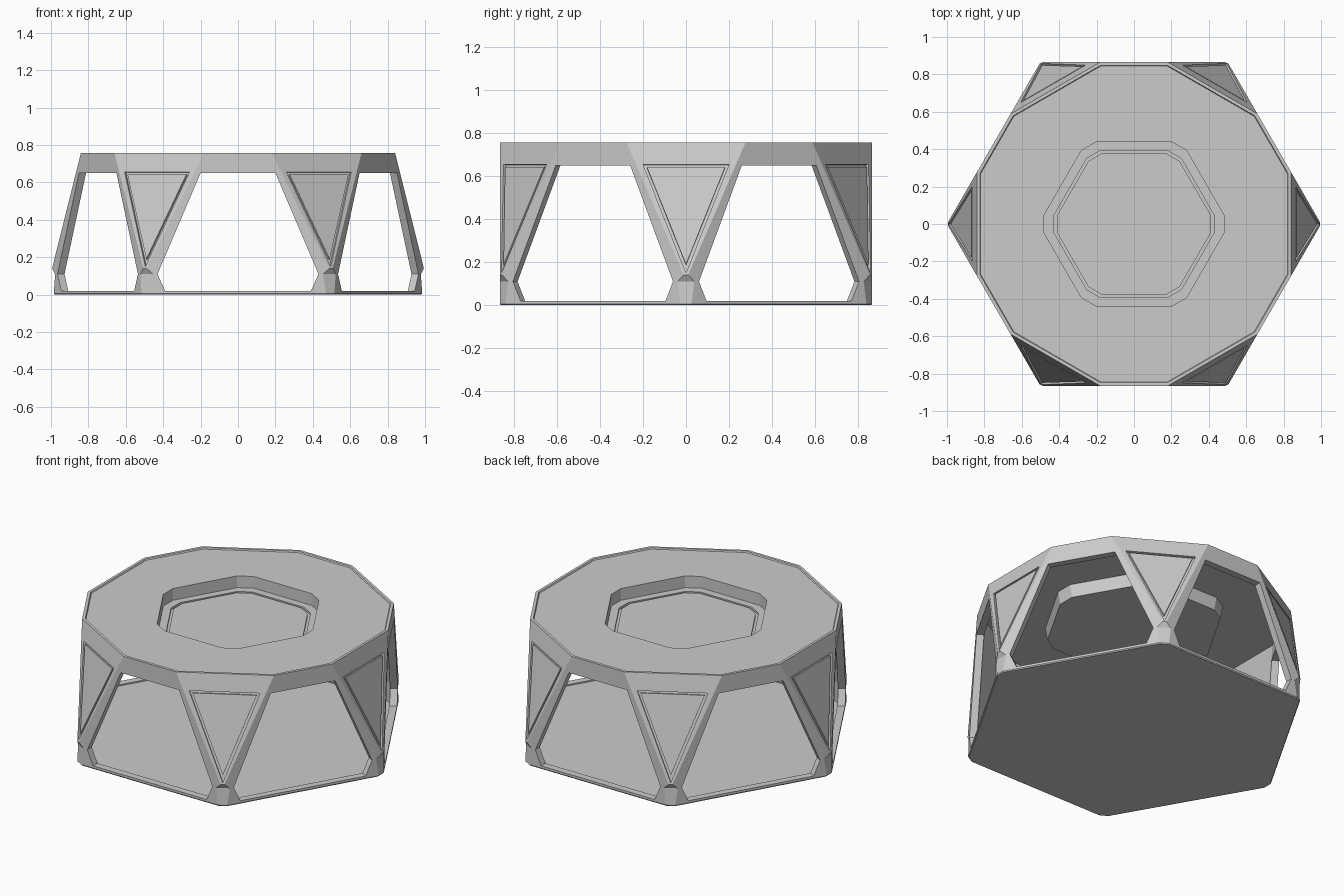
import bpy, bmesh, math
from mathutils import Vector, Matrix

if "Cube" in bpy.data.objects:
    bpy.data.objects.remove(bpy.data.objects["Cube"])


def cut_hex(r, t, z):
    """Hexagon of radius r whose corners are cut back by t along each edge."""
    pts = []
    c = [Vector((r * math.cos(k * math.pi / 3), r * math.sin(k * math.pi / 3), z)) for k in range(6)]
    for k in range(6):
        for n in (c[k - 1], c[(k + 1) % 6]):
            pts.append(c[k] + (n - c[k]).normalized() * t)
    return pts


def loft(name, rings):
    """Skin a list of equal-length point rings and cap both ends."""
    bm = bmesh.new()
    vs = [[bm.verts.new(p) for p in ring] for ring in rings]
    n = len(vs[0])
    for a, b in zip(vs, vs[1:]):
        for i in range(n):
            j = (i + 1) % n
            bm.faces.new((a[i], a[j], b[j], b[i]))
    bm.faces.new(vs[0][::-1])
    bm.faces.new(vs[-1])
    bmesh.ops.recalc_face_normals(bm, faces=bm.faces)
    me = bpy.data.meshes.new(name)
    bm.to_mesh(me)
    bm.free()
    ob = bpy.data.objects.new(name, me)
    bpy.context.collection.objects.link(ob)
    return ob


def cut(target, cutter):
    cutter.hide_render = True
    mod = target.modifiers.new("cut", 'BOOLEAN')
    mod.operation = 'DIFFERENCE'
    mod.solver = 'EXACT'
    mod.object = cutter
    bpy.context.view_layer.objects.active = target
    bpy.ops.object.modifier_apply(modifier=mod.name)
    bpy.data.objects.remove(cutter)


# Hollow shell: outer wall, rimmed top, central hole, ceiling, inner wall, floor
T_LOW, T_TOP, Z_LOW, Z_TOP = 0.012, 0.32, 0.14, 0.757
shell = loft("shell", [cut_hex(*p) for p in (
    (0.995, 0.03, 0), (1, 0.03, 0.006), (1, 0.045, 0.11), (1, T_LOW, Z_LOW), (1, T_TOP, Z_TOP),
    (0.98, 0.312, Z_TOP), (0.975, 0.31, 0.75), (0.508, 0.055, 0.75), (0.508, 0.055, 0.732),
    (0.95, 0.30, 0.732), (0.95, 0.04, 0.14), (0.95, 0.04, 0.012))])

# Six windows, cut straight through in opposite pairs
outline = [(-0.2, 0.65), (0.2, 0.65), (0.43, 0.11), (0.39, 0.02), (-0.39, 0.02), (-0.43, 0.11)]
for k in range(3):
    rot = Matrix.Rotation(k * math.pi / 3, 3, 'Z')
    cut(shell, loft("window_cutter", [[rot @ Vector((x, y, z)) for x, z in outline] for y in (-2, 2)]))


def corner_triangle(name, half, z_top, z_tip, inner, outer, angle):
    """Triangular prism lying on a slanted corner facet."""
    slope = (T_TOP - T_LOW) / 2 / (Z_TOP - Z_LOW)
    x_at = lambda z: 1 - T_LOW / 2 - slope * (z - Z_LOW)
    normal = Vector((1, 0, slope)).normalized()
    rot = Matrix.Rotation(angle, 3, 'Z')
    tri = [Vector((x_at(z), y, z)) for y, z in ((-half, z_top), (half, z_top), (0, z_tip))]
    return loft(name, [[rot @ (p + normal * d) for p in tri] for d in (inner, outer)])


# Recessed triangular panel on each corner
for k in range(6):
    a = k * math.pi / 3
    cut(shell, corner_triangle("recess_cutter", 0.2, 0.655, 0.15, -0.014, 0.05, a))
    corner_triangle(f"corner_panel_{k + 1}", 0.182, 0.643, 0.19, -0.022, -0.001, a)

# Shallow pan hanging under the hole, with a grooved inner panel
loft("top_pan", [cut_hex(*p) for p in (
    (0.53, 0.06, 0.655), (0.545, 0.06, 0.74), (0.508, 0.055, 0.74), (0.508, 0.055, 0.677),
    (0.455, 0.05, 0.677), (0.455, 0.05, 0.665), (0.438, 0.05, 0.665), (0.438, 0.05, 0.677))])
